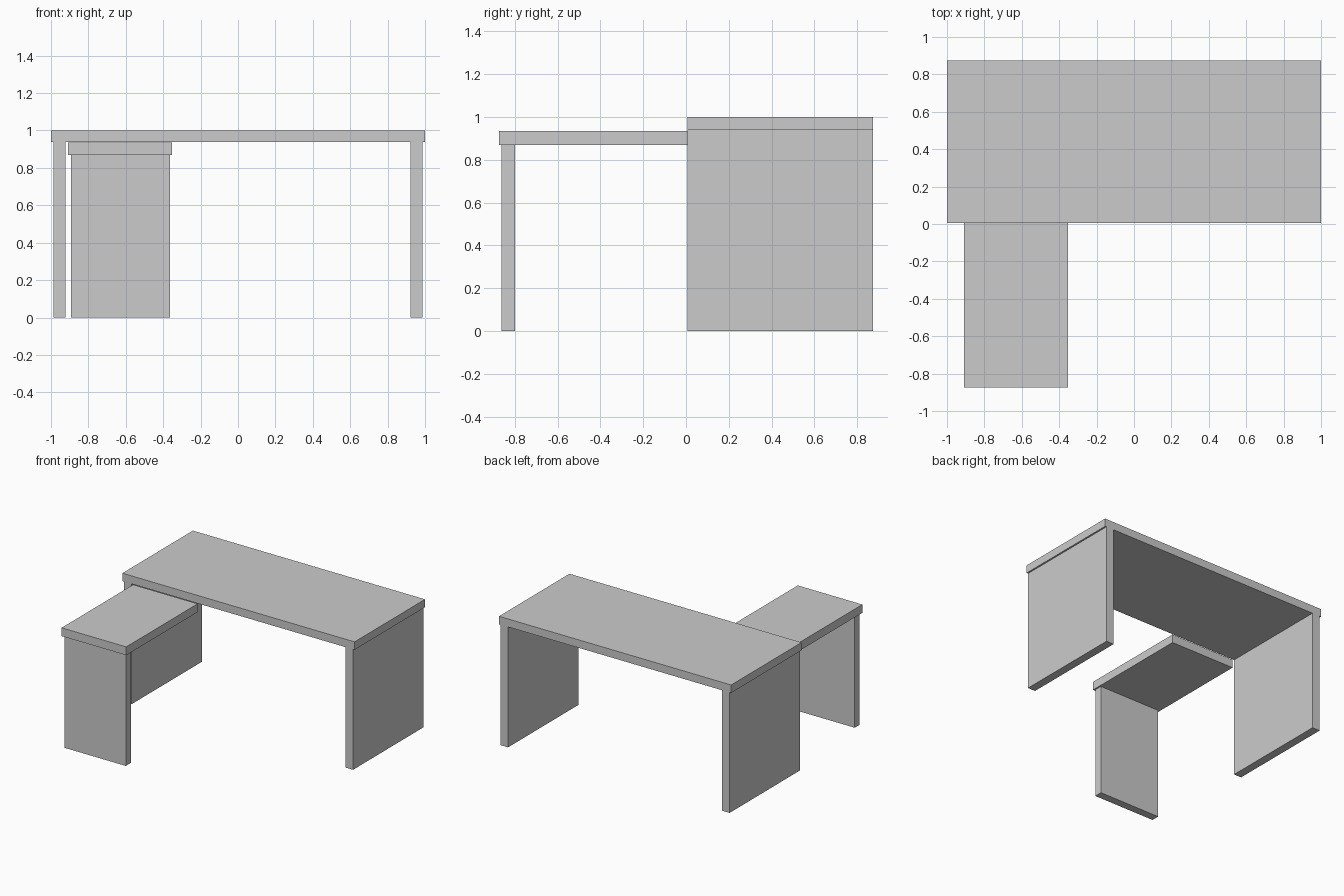
import bpy

if "Cube" in bpy.data.objects:
    bpy.data.objects.remove(bpy.data.objects["Cube"])


def box(name, x, y, z):
    """Axis-aligned box from (min, max) ranges."""
    bpy.ops.mesh.primitive_cube_add(size=1)
    ob = bpy.context.object
    ob.name = name
    ob.location = [(a + b) / 2 for a, b in (x, y, z)]
    ob.scale = [b - a for a, b in (x, y, z)]
    bpy.ops.object.transform_apply(location=True, rotation=False, scale=True)
    return ob


# Main desk: top slab and two full-depth panel legs
DEPTH = (0.006, 0.873)
box("main_desktop", (-1.0, 1.0), DEPTH, (0.938, 1.0))
box("left_panel_leg", (-0.987, -0.922), DEPTH, (0.0, 0.938))
box("right_panel_leg", (0.922, 0.987), DEPTH, (0.0, 0.938))

# Lower side return: slab butting against the desk front, one end panel
box("return_top", (-0.908, -0.352), (-0.873, 0.006), (0.87, 0.935))
box("return_panel_leg", (-0.894, -0.364), (-0.861, -0.799), (0.0, 0.87))
